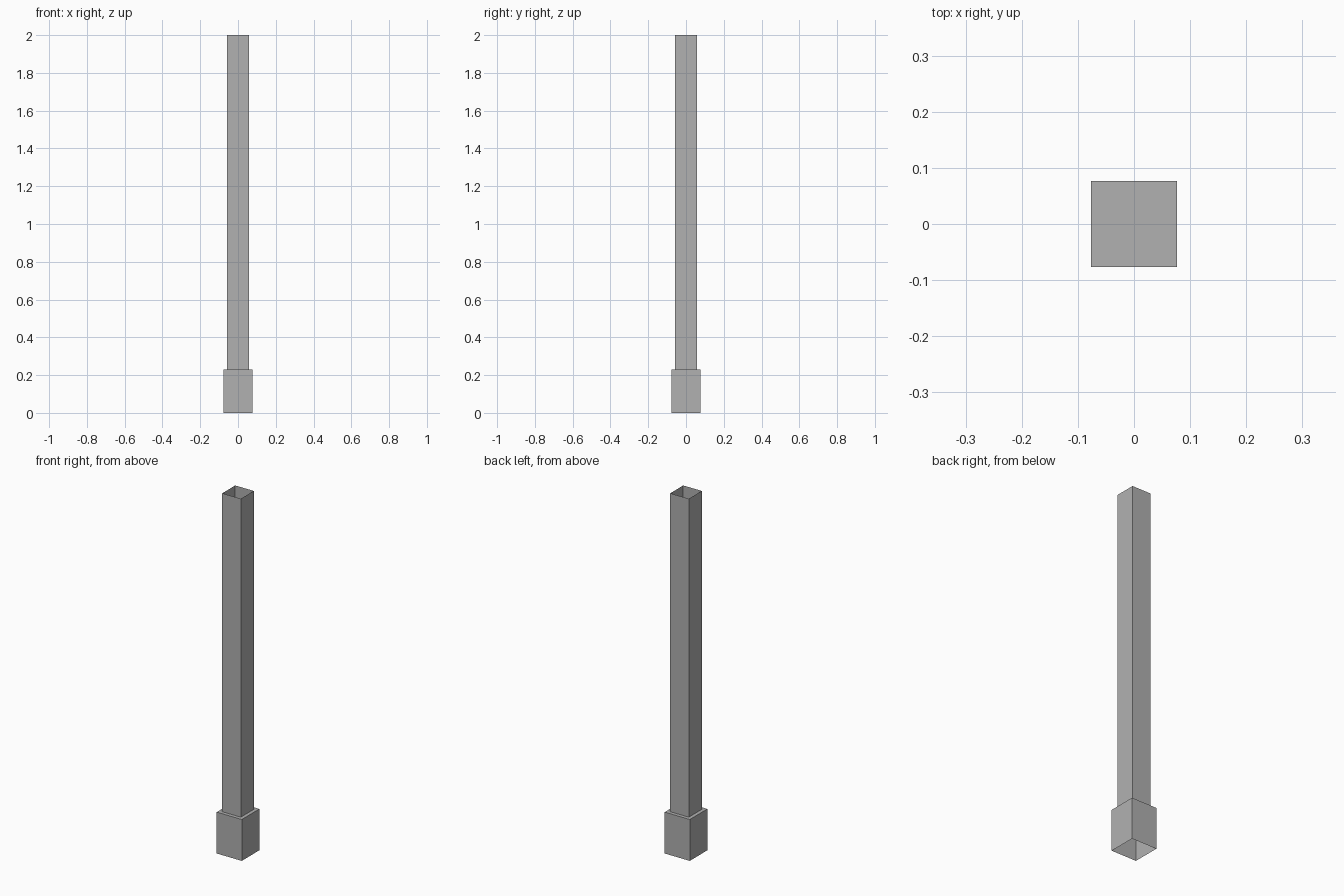
import bpy
import bmesh

if "Cube" in bpy.data.objects:
    bpy.data.objects.remove(bpy.data.objects["Cube"])

# Dark grey finish
grey = bpy.data.materials.new("dark_grey")
grey.diffuse_color = (0.44, 0.44, 0.44, 1.0)
grey.use_nodes = True
grey.node_tree.nodes["Principled BSDF"].inputs["Base Color"].default_value = grey.diffuse_color


def open_box(name, half, z0, z1, drop_top, drop_bottom):
    """Square thin-walled box with chosen end faces left open."""
    bm = bmesh.new()
    bmesh.ops.create_cube(bm, size=1.0)
    for v in bm.verts:
        v.co.x *= 2 * half
        v.co.y *= 2 * half
        v.co.z = z1 if v.co.z > 0 else z0
    bm.normal_update()
    ends = [f for f in bm.faces
            if (drop_top and f.normal.z > 0.5) or (drop_bottom and f.normal.z < -0.5)]
    bmesh.ops.delete(bm, geom=ends, context='FACES')
    mesh = bpy.data.meshes.new(name)
    bm.to_mesh(mesh)
    bm.free()
    mesh.materials.append(grey)
    obj = bpy.data.objects.new(name, mesh)
    bpy.context.collection.objects.link(obj)
    return obj


# Wider foot: closed on top, open underneath
open_box("post_base", 0.077, 0.0, 0.23, False, True)

# Tall square shaft: open at the top, standing on the foot
open_box("post_shaft", 0.057, 0.23, 2.0, True, True)
